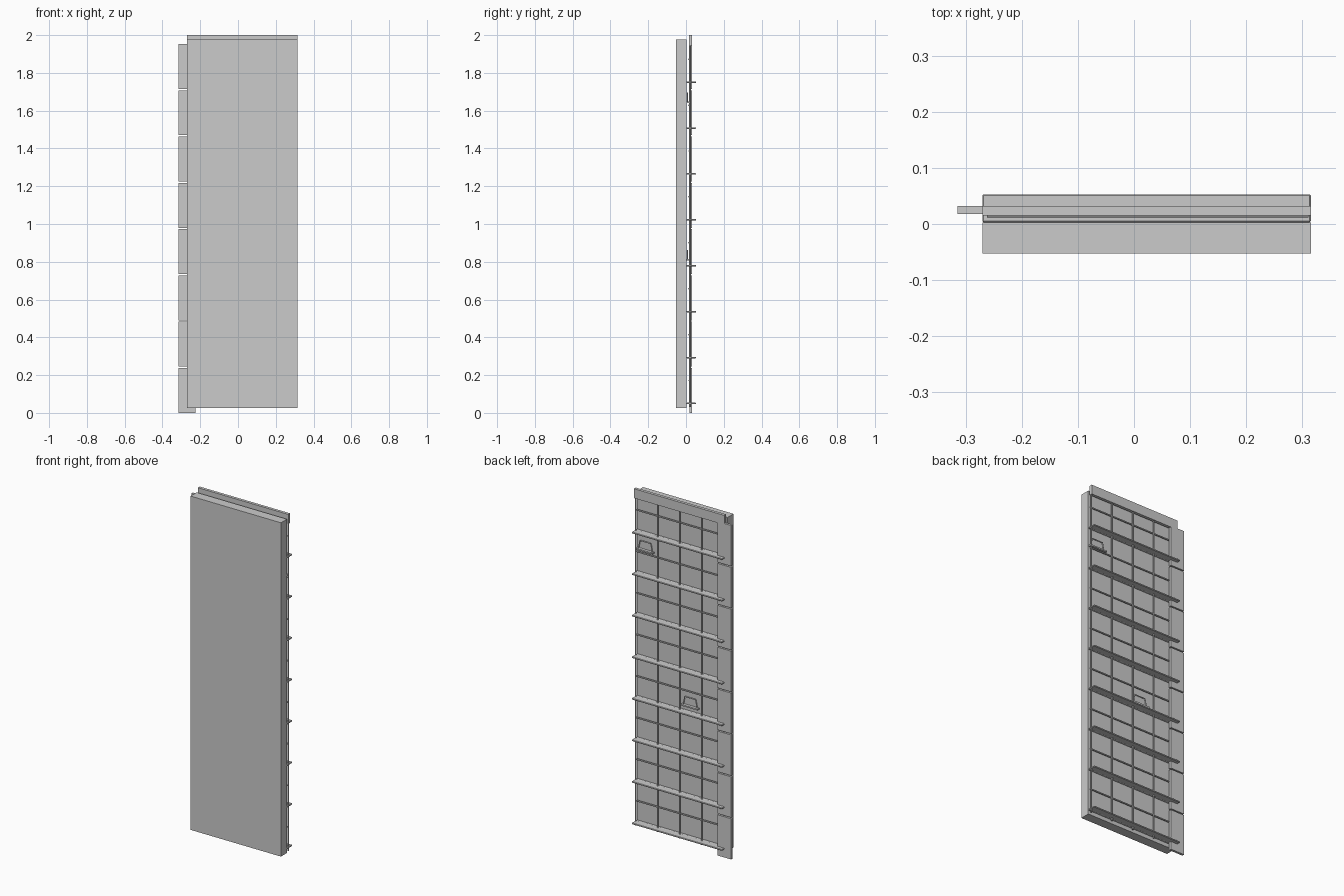
import bpy
from mathutils import Vector

if "Cube" in bpy.data.objects:
    bpy.data.objects.remove(bpy.data.objects["Cube"])


def box(name, x, y, z):
    """Box from (min, max) ranges on each axis."""
    bpy.ops.mesh.primitive_cube_add(size=1)
    o = bpy.context.object
    o.name = name
    o.location = [(a + b) / 2 for a, b in (x, y, z)]
    o.scale = [b - a for a, b in (x, y, z)]
    bpy.ops.object.transform_apply(location=False, rotation=False, scale=True)
    return o


def rod(name, a, b, r, sides=8):
    """Round rod between two points."""
    a, b = Vector(a), Vector(b)
    d = b - a
    bpy.ops.mesh.primitive_cylinder_add(vertices=sides, radius=r, depth=d.length,
                                        location=(a + b) / 2)
    o = bpy.context.object
    o.name = name
    o.rotation_euler = d.to_track_quat('Z', 'Y').to_euler()
    bpy.ops.object.shade_smooth_by_angle()
    return o


LEFT, RIGHT, BACK = -0.27, 0.315, 0.003
PITCH = 0.243
levels = [0.05 + PITCH * i for i in range(8)]

# Main front slab
box("front_slab", (LEFT, RIGHT), (-0.053, BACK), (0.025, 1.977))

# Top edge rail
box("top_rail", (LEFT, RIGHT), (0.015, 0.032), (1.945, 2.0))

# Side strip made of eight segments with thin gaps
for i in range(8):
    z0 = 0.245 * i
    box("side_strip_segment", (-0.315, -0.225), (0.018, 0.032), (z0, z0 + 0.238))

# Horizontal shelf ribs across the back
for z in levels:
    rib = box("back_rib", (LEFT, RIGHT), (BACK, 0.053), (z - 0.004, z + 0.004))
    m = rib.modifiers.new("soft_edge", 'BEVEL')
    m.width, m.segments = 0.002, 1

# Wire grid behind the slab
for i in range(5):
    x = 0.310 - 0.1425 * i
    rod("vertical_wire", (x, 0.021, 0.03), (x, 0.021, 1.95), 0.0045)
for z in levels:
    for dz in (0, PITCH / 2):
        rod("horizontal_wire", (-0.262, 0.016, z + dz), (0.311, 0.016, z + dz), 0.0045)

# Two trapezoid handles on the back of the slab
for x, z in ((0.257, 1.645), (-0.033, 0.81)):
    pts = [(x - 0.045, 0.008, z), (x - 0.035, 0.008, z + 0.05),
           (x + 0.035, 0.008, z + 0.05), (x + 0.045, 0.008, z)]
    for a, b in zip(pts, pts[1:]):
        rod("handle_bar", a, b, 0.003)
    box("handle_ledge", (x - 0.055, x + 0.055), (BACK, 0.02), (z - 0.004, z + 0.004))
